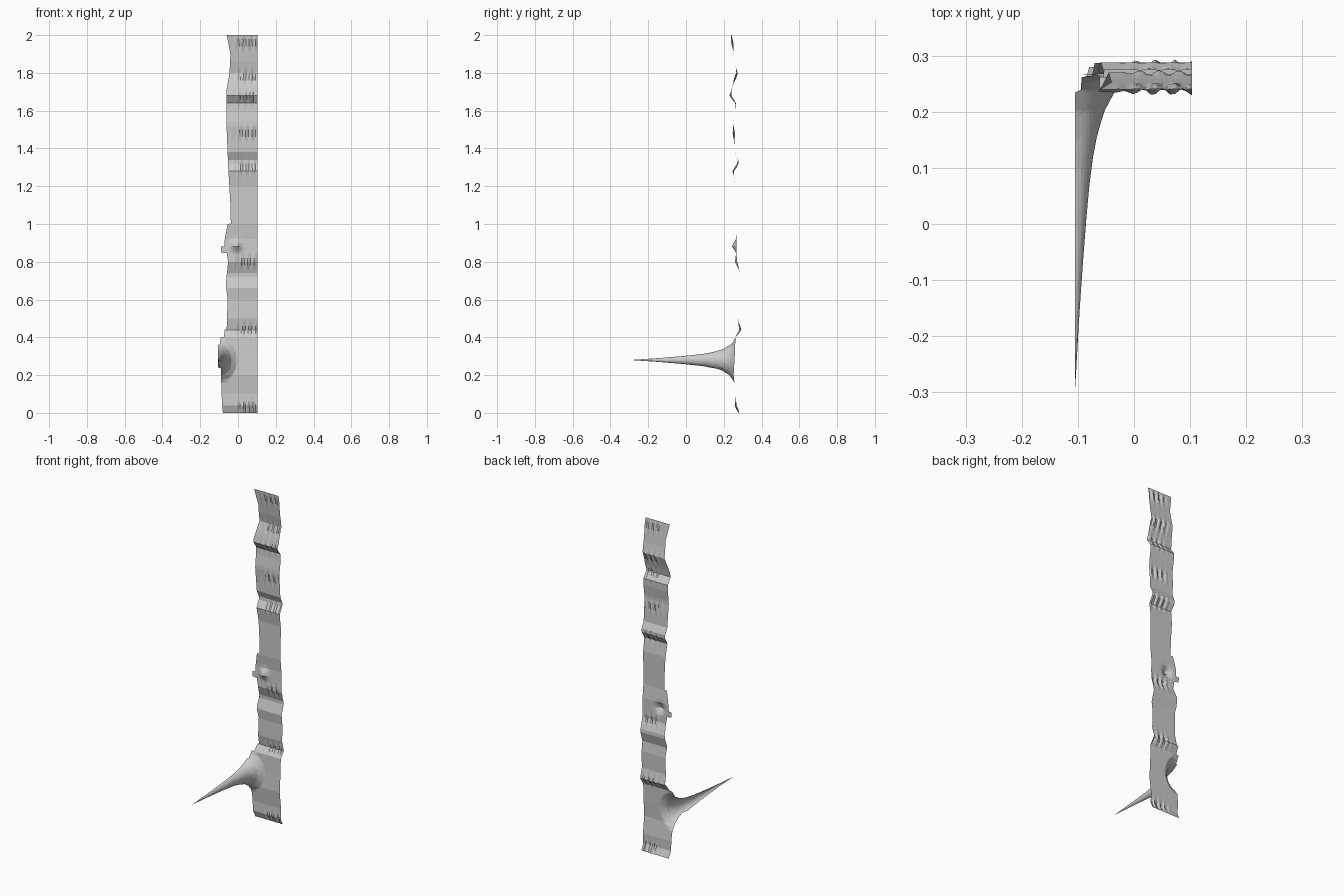
import bpy, bmesh
from math import sin, exp, hypot


def lerp(points, t):
    """Piecewise linear lookup in a list of (position, value) pairs."""
    for (a, va), (b, vb) in zip(points, points[1:]):
        if t <= b:
            return va + (vb - va) * max(0, t - a) / (b - a)
    return points[-1][1]


# ragged left edge: (z, x)
LEFT = [(0, -.08), (.05, -.085), (.2, -.09), (.235, -.09), (.24, -.105), (.36, -.105),
        (.362, -.095), (.4, -.093), (.402, -.075), (.44, -.07), (.442, -.06), (.6, -.055),
        (.68, -.065), (.8, -.052), (.845, -.06), (.85, -.09), (.88, -.09),
        (.882, -.072), (.92, -.07), (1, -.055), (1.002, -.038), (1.1, -.04),
        (1.3, -.052), (1.5, -.06), (1.7, -.062), (1.8, -.045), (1.9, -.04), (2, -.06)]
# wavy depth of the sheet: (z, y)
DEPTH = [(0, .28), (.04, .263), (.1, .264), (.2, .252), (.3, .258), (.4, .262), (.44, .287),
         (.5, .275), (.6, .277), (.66, .27), (.73, .291), (.8, .265), (.92, .268),
         (1, .26), (1.2, .262), (1.28, .25), (1.33, .28), (1.38, .257), (1.45, .255),
         (1.53, .25), (1.6, .26), (1.64, .262), (1.68, .235), (1.73, .246), (1.8, .27),
         (1.86, .258), (2, .24)]
# spike section: (distance from its axis, y relative to sheet)
SPIKE = [(0, -.553), (.008, -.41), (.018, -.27), (.028, -.16), (.038, -.105),
         (.05, -.06), (.07, -.022), (.1, 0)]
# rows with creased ripples
CREASES = [.03, .44, .8, 1.3, 1.48, 1.67, 1.78, 1.96]
COLS = 26


def depth(x, z):
    y = lerp(DEPTH, z)
    right = min(1, max(0, (x + .04) / .06))
    for i, c in enumerate(CREASES):
        y += .006 * right * sin(x * 180 + i) * exp(-((z - c) / .03) ** 2)
    y -= .024 * exp(-((z - .885) / .025) ** 2 - ((x + .01) / .025) ** 2)
    return y + lerp(SPIKE, hypot(x + .105, (z - .28) * .85))


# rows are denser around the spike
rows = {round(i * .02, 3) for i in range(101)}
rows |= {round(.18 + i * .004, 3) for i in range(51)}
rows |= {z for z, _ in LEFT}

# wavy strip with its sharp spike, one open sheet
bm = bmesh.new()
grid = []
for z in sorted(rows):
    left = lerp(LEFT, z)
    xs = [left + (.103 - left) * (i / COLS) ** 1.6 for i in range(COLS + 1)]
    grid.append([bm.verts.new((x, depth(x, z), z)) for x in xs])
for lo, hi in zip(grid, grid[1:]):
    for i in range(COLS):
        bm.faces.new((lo[i], lo[i + 1], hi[i + 1], hi[i]))
mesh = bpy.data.meshes.new("spiked_strip")
bm.to_mesh(mesh)
bm.free()
bpy.context.collection.objects.link(bpy.data.objects.new("spiked_strip", mesh))
